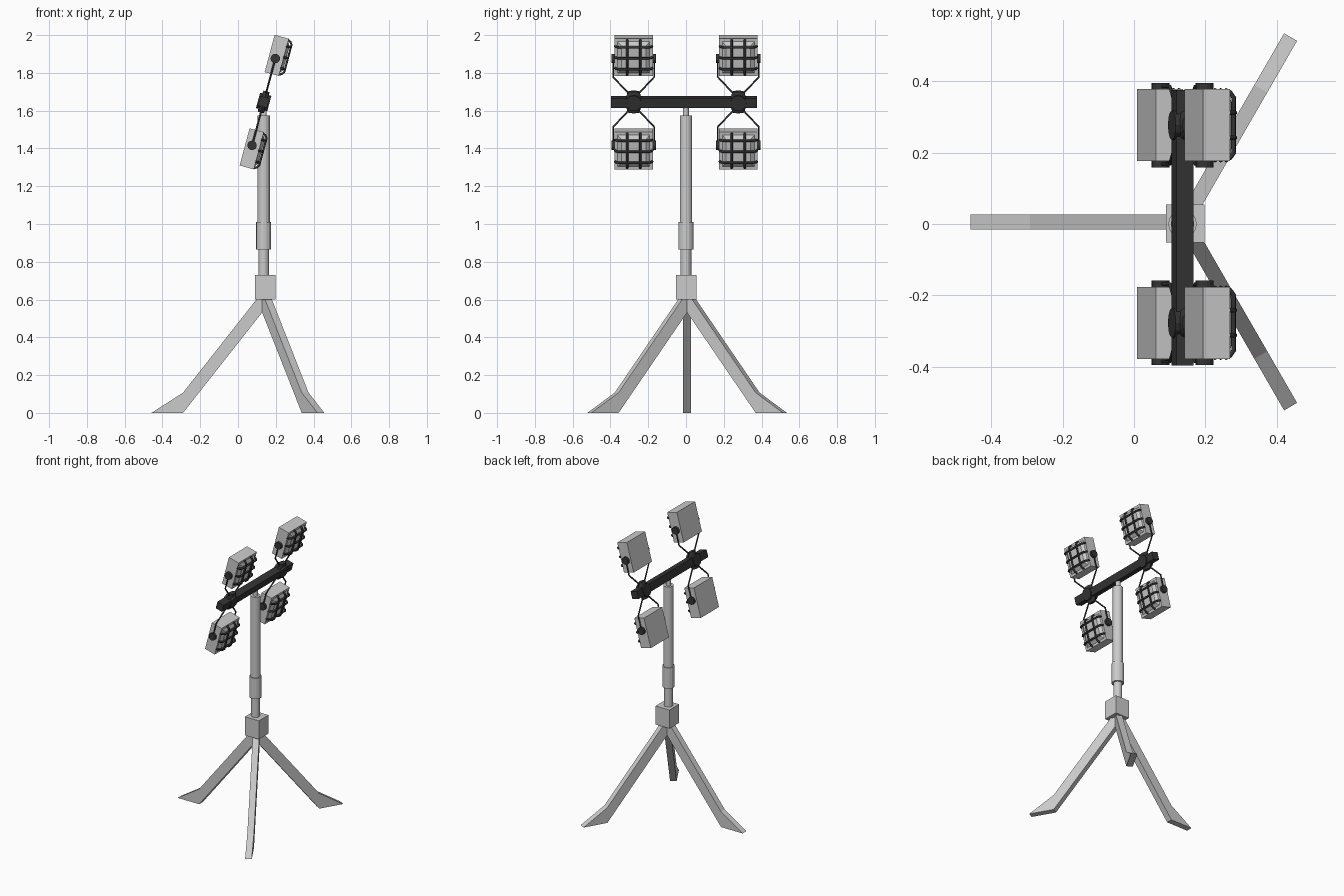
import bpy, bmesh, math
from mathutils import Matrix, Vector

if "Cube" in bpy.data.objects:
    bpy.data.objects.remove(bpy.data.objects["Cube"])

T = Matrix.Translation
dark = bpy.data.materials.new("dark_grey")
dark.diffuse_color = (0.035, 0.035, 0.035, 1)
dark.use_nodes = True
dark.node_tree.nodes["Principled BSDF"].inputs["Base Color"].default_value = dark.diffuse_color


def add(name, data, matrix=Matrix(), mat=None):
    ob = bpy.data.objects.new(name, data)
    bpy.context.collection.objects.link(ob)
    ob.matrix_world = matrix
    if mat:
        data.materials.append(mat)
    return ob


def mesh_from(name, bm):
    bmesh.ops.recalc_face_normals(bm, faces=bm.faces)
    me = bpy.data.meshes.new(name)
    bm.to_mesh(me)
    bm.free()
    return me


def box(name, lo, hi, matrix=Matrix(), mat=None):
    bm = bmesh.new()
    lo, hi = Vector(lo), Vector(hi)
    bmesh.ops.create_cube(bm, size=1, matrix=T((lo + hi) / 2) @ Matrix.Diagonal((*(hi - lo), 1)))
    return add(name, mesh_from(name, bm), matrix, mat)


def cylinder(name, r, a, b, sides, matrix=Matrix(), mat=None):
    """Cylinder between points a and b."""
    a, b = Vector(a), Vector(b)
    rot = (b - a).to_track_quat('Z', 'Y').to_matrix().to_4x4()
    bm = bmesh.new()
    bmesh.ops.create_cone(bm, cap_ends=True, segments=sides, radius1=r, radius2=r,
                          depth=(b - a).length, matrix=T((a + b) / 2) @ rot)
    return add(name, mesh_from(name, bm), matrix, mat)


def rods(name, paths, r, matrix):
    """Bent round bars, one per path."""
    cu = bpy.data.curves.new(name, 'CURVE')
    cu.dimensions = '3D'
    cu.bevel_depth = r
    cu.bevel_resolution = 1
    cu.use_fill_caps = True
    for path in paths:
        sp = cu.splines.new('POLY')
        sp.points.add(len(path) - 1)
        for p, co in zip(sp.points, path):
            p.co = (*co, 1)
    return add(name, cu, matrix, dark)


# Tripod legs: one side profile swung around the mast
CX = 0.14
profile = [(0.598, 0), (0.431, 0), (0, 0.547), (0, 0.61), (0.035, 0.61), (0.431, 0.107)]
for i, ang in enumerate((180, 60, -60)):
    bm = bmesh.new()
    face = bm.faces.new([bm.verts.new((r, -0.021, z)) for r, z in profile])
    ext = bmesh.ops.extrude_face_region(bm, geom=[face])
    bmesh.ops.translate(bm, vec=(0, 0.042, 0),
                        verts=[g for g in ext['geom'] if isinstance(g, bmesh.types.BMVert)])
    add(f"tripod_leg_{i + 1}", mesh_from("tripod_leg", bm),
        T((CX, 0.006, 0)) @ Matrix.Rotation(math.radians(ang), 4, 'Z'))

# Mast
box("leg_block", (0.09, -0.052, 0.60), (0.198, 0.055, 0.73))
for name, r, z0, z1 in (("lower_mast", 0.028, 0.72, 0.88), ("mast_collar", 0.04, 0.865, 1.01),
                        ("upper_mast", 0.033, 1.0, 1.575), ("mast_neck", 0.016, 1.57, 1.64)):
    cylinder(name, r, (0.136, 0, z0), (0.136, 0, z1), 16)

# Tilted head: local x faces forward, local z runs up the tilted plane
head = T((0.136, 0, 1.646)) @ Matrix.Rotation(math.radians(15), 4, 'Y')
box("crossbar", (-0.025, -0.397, -0.026), (0.025, 0.376, 0.026), head, dark)


def lamp(side, level, m):
    tag = f"{side}_{level}"
    zc, hz, hy, front = 0.256, 0.102, 0.101, 0.042
    # Housing with a flat bezel and raised bevelled glass
    bm = bmesh.new()
    bmesh.ops.create_cube(bm, size=1, matrix=T((0.003, 0, zc)) @ Matrix.Diagonal((0.078, 2 * hy, 2 * hz, 1)))
    face = max(bm.faces, key=lambda f: f.calc_center_median().x)
    bmesh.ops.inset_region(bm, faces=[face], thickness=0.016, use_even_offset=True)
    bmesh.ops.inset_region(bm, faces=[face], thickness=0.02, use_even_offset=True)
    for v in face.verts:
        v.co.x += 0.014
    add(f"lamp_housing_{tag}", mesh_from("lamp_housing", bm), m)
    # Wire guard
    bow = ((-1, front - 0.004), (-0.92, front + 0.012), (-0.78, front + 0.022),
           (0.78, front + 0.022), (0.92, front + 0.012), (1, front - 0.004))
    paths = [[(x, y, zc + t * 0.096) for t, x in bow] for y in (-0.035, 0.035)]
    paths += [[(x, t * 0.099, zc + z) for t, x in bow] for z in (-0.06, 0, 0.06)]
    rods(f"lamp_guard_{tag}", paths, 0.0065, m)
    # Yoke arms and pivot knobs
    rods(f"lamp_yoke_{tag}", [[(0, s * 0.025, 0.045), (0, s * 0.109, 0.137), (0, s * 0.109, 0.238)]
                              for s in (-1, 1)], 0.005, m)
    for s, n in ((-1, "a"), (1, "b")):
        cylinder(f"pivot_knob_{tag}_{n}", 0.025, (0, s * 0.098, 0.238), (0, s * 0.118, 0.238), 16, m, dark)


# Clamp hubs and the four lamps
for side, y in (("left", -0.277), ("right", 0.277)):
    base = head @ T((0, y, 0))
    cylinder(f"clamp_hub_{side}", 0.042, (-0.031, 0, 0), (0.031, 0, 0), 12, base, dark)
    for level, ang in (("upper", 0), ("lower", math.pi)):
        m = base @ Matrix.Rotation(ang, 4, 'X')
        cap = cylinder(f"clamp_cap_{side}_{level}", 1, (0, 0, 0.024), (0, 0, 0.058), 12, m, dark)
        for v in cap.data.vertices:
            k = 0.7 if v.co.z > 0.04 else 1
            v.co.x *= 0.022 * k
            v.co.y *= 0.042 * k
        lamp(side, level, m)
